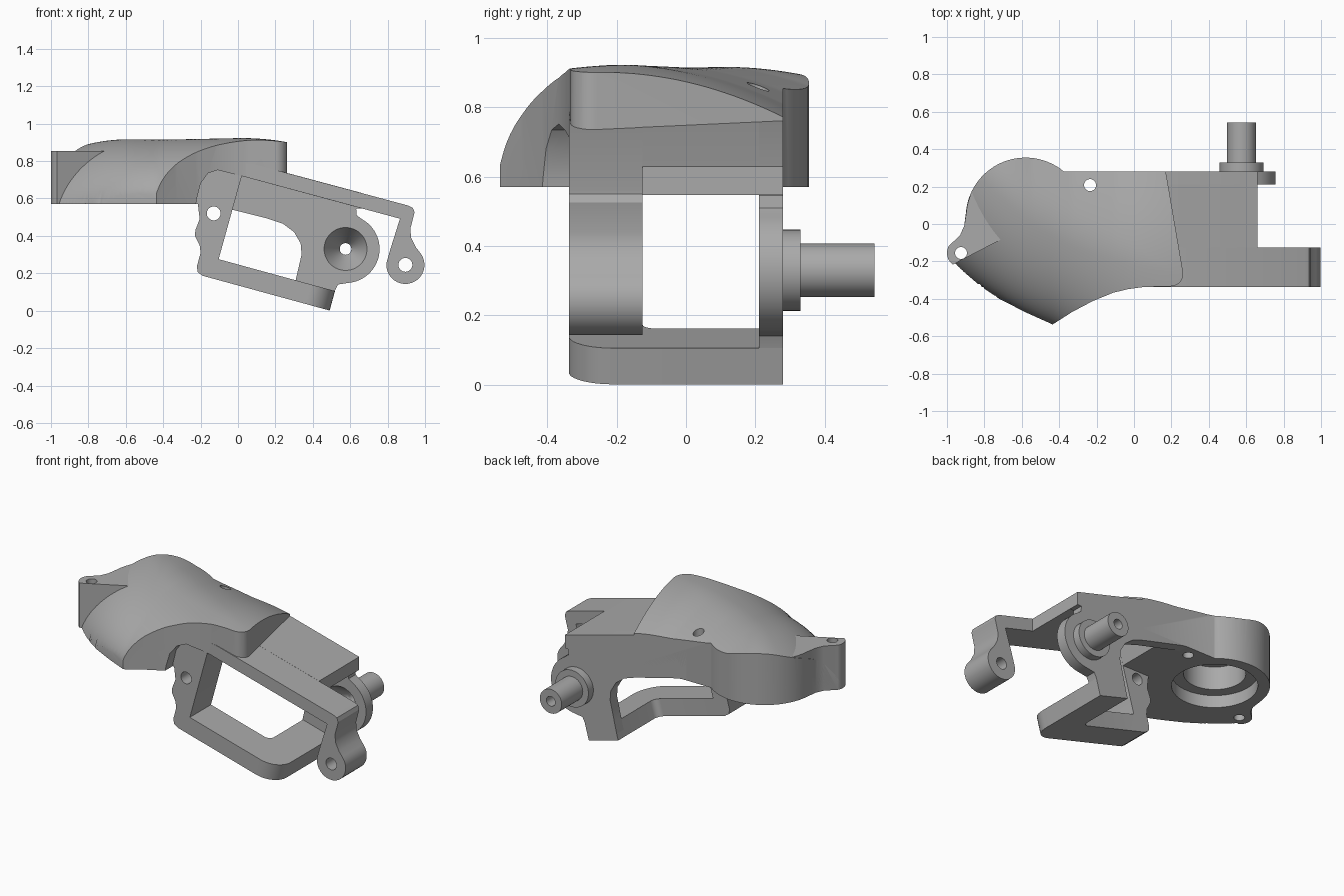
import bpy, bmesh, math
from mathutils import Matrix, Vector

if "Cube" in bpy.data.objects:
    bpy.data.objects.remove(bpy.data.objects["Cube"])

grey = bpy.data.materials.new("plain_grey")
grey.use_nodes = True
grey.diffuse_color = (0.4, 0.4, 0.4, 1)
grey.node_tree.nodes["Principled BSDF"].inputs["Base Color"].default_value = (0.4, 0.4, 0.4, 1)


def finish(name, bm):
    bmesh.ops.recalc_face_normals(bm, faces=bm.faces)
    mesh = bpy.data.meshes.new(name)
    bm.to_mesh(mesh)
    bm.free()
    mesh.materials.append(grey)
    obj = bpy.data.objects.new(name, mesh)
    bpy.context.collection.objects.link(obj)
    return obj


def prism(name, pts, axis, lo, hi):
    """Extrude a 2D outline along y (points are x, z) or z (points are x, y)."""
    bm = bmesh.new()
    place = (lambda p: (p[0], lo, p[1])) if axis == "Y" else (lambda p: (p[0], p[1], lo))
    face = bm.faces.new([bm.verts.new(place(p)) for p in pts])
    ext = bmesh.ops.extrude_face_region(bm, geom=[face])
    step = Vector((0, hi - lo, 0) if axis == "Y" else (0, 0, hi - lo))
    bmesh.ops.translate(bm, vec=step, verts=[v for v in ext["geom"] if isinstance(v, bmesh.types.BMVert)])
    return finish(name, bm)


def rod(name, a, b, axis, lo, hi, r1, r2=None):
    """Cylinder or cone along y (a, b are x, z) or z (a, b are x, y)."""
    bm = bmesh.new()
    mid = (lo + hi) / 2
    if axis == "Y":
        m = Matrix.Translation((a, mid, b)) @ Matrix.Rotation(-math.pi / 2, 4, "X")
    else:
        m = Matrix.Translation((a, b, mid))
    bmesh.ops.create_cone(bm, cap_ends=True, segments=48, radius1=r1,
                          radius2=r1 if r2 is None else r2, depth=hi - lo, matrix=m)
    return finish(name, bm)


def arc(cx, cy, r, start, end, n=10):
    angles = [math.radians(start + (end - start) * i / n) for i in range(n + 1)]
    return [(cx + r * math.cos(t), cy + r * math.sin(t)) for t in angles]


def boolean(obj, other, op="DIFFERENCE"):
    mod = obj.modifiers.new("bool", "BOOLEAN")
    mod.operation, mod.object, mod.solver = op, other, "EXACT"
    bpy.context.view_layer.objects.active = obj
    bpy.ops.object.modifier_apply(modifier=mod.name)
    bpy.data.objects.remove(other)


BASE = 0.57
RIDGE = [(-0.8, 0.23), (-0.55, 0.0), (-0.33, -0.12), (-0.1, -0.2), (0.3, -0.28)]


def ridge_y(x):
    for (x0, y0), (x1, y1) in zip(RIDGE, RIDGE[1:]):
        if x <= x1:
            return y0 + (y1 - y0) * (x - x0) / (x1 - x0)
    return RIDGE[-1][1]


def dome_height(x, y):
    """Rounded front rising from its base edge, then a gentle fall behind the ridge."""
    t = min(max((x + 1) / 0.57, 0), 1)
    foot = -0.18 - 0.623 * (x + 1) - 0.14 * t * (1 - t)
    d = (y - foot) * 0.85 + 0.012
    rise = 0.355 * math.sqrt(1 - (1 - min(d, 0.6) / 0.6) ** 2) if d > 0 else -0.02
    fall = 0.5 * max(y - ridge_y(x), 0) ** 2
    ends = 0.35 * max(x, 0) ** 2 + 0.5 * max(-0.55 - x, 0) ** 2
    return BASE + rise - fall - ends


def dome_solid():
    bm = bmesh.new()
    nx, ny = 80, 66
    rows = []
    for i in range(nx + 1):
        x = -1.05 + 1.36 * i / nx
        ys = [-0.58 + 0.97 * j / ny for j in range(ny + 1)]
        rows.append([bm.verts.new((x, y, dome_height(x, y))) for y in ys])
    for a, b in zip(rows, rows[1:]):
        for j in range(ny):
            bm.faces.new((a[j], b[j], b[j + 1], a[j + 1]))
    rim = [e for e in bm.edges if e.is_boundary]
    ext = bmesh.ops.extrude_edge_only(bm, edges=rim)["geom"]
    for v in ext:
        if isinstance(v, bmesh.types.BMVert):
            v.co.z = 0.4
    bmesh.ops.holes_fill(bm, edges=[e for e in ext if isinstance(e, bmesh.types.BMEdge)], sides=0)
    return finish("dome_solid", bm)


# Cowl: plan outline limited by the domed top
lug = arc(-0.925, -0.155, 0.075, 235, 150)
outline = (lug + [(-0.93, -0.06), (-0.908, -0.01)]
           + arc(-0.58, 0.035, 0.32, 176, 50, 28) + [(-0.374, 0.28), (0.17, 0.28)]
           + arc(0.197, -0.267, 0.066, 10, -90)
           + [(0.05, -0.337), (-0.03, -0.348), (-0.11, -0.367), (-0.22, -0.412), (-0.33, -0.47),
              (-0.435, -0.537), (-0.58, -0.472), (-0.72, -0.4), (-0.86, -0.306)])
cowl = prism("cowl", outline, "Z", BASE, 1.0)
boolean(cowl, dome_solid(), "INTERSECT")

# Flat-topped mounting lug running into the dome
arm = prism("mounting_lug", lug + [(-0.93, -0.06), (-0.908, -0.01)]
            + arc(-0.58, 0.035, 0.318, 176, 135) + [(-0.55, 0.0)], "Z", BASE, 0.855)

# Pocket under the cowl, arch around the front leg, stepped round recess and pin holes
boolean(cowl, prism("pocket", [(-0.1, 0.29), (0.02, 0.72), (0.6, 0.565), (0.6, 0.3)], "Y", -0.8, 0.21))
arch = [(-0.235, 0.5), (-0.22, 0.6), (-0.2, 0.68), (-0.16, 0.735), (-0.11, 0.752), (0.1, 0.7), (0.1, 0.5)]
boolean(cowl, prism("arch", arch, "Y", -0.8, -0.338))
for part in (cowl, arm):
    boolean(part, rod("recess", -0.58, 0.035, "Z", 0.5, 0.65, 0.25))
    boolean(part, rod("bore", -0.58, 0.035, "Z", 0.5, 0.8, 0.18))
    boolean(part, rod("lug_hole", -0.925, -0.155, "Z", 0.4, 1.1, 0.032))
boolean(cowl, rod("rear_hole", -0.235, 0.208, "Z", 0.4, 1.1, 0.032))

# Front bracket: hooked tab, sloping beam and left leg
front = prism("front_bracket", [
    (-0.215, 0.575), (-0.2, 0.68), (-0.16, 0.735), (-0.11, 0.752), (0.02, 0.79), (0.08, 0.785),
    (0.91, 0.562), (0.935, 0.55), (0.944, 0.525), (0.922, 0.44), (0.925, 0.39), (0.95, 0.34)]
    + arc(0.895, 0.245, 0.102, 40, -185, 20)
    + [(0.815, 0.33), (0.866, 0.492), (0.02, 0.72), (-0.105, 0.27), (-0.08, 0.16),
       (-0.19, 0.188), (-0.215, 0.205), (-0.22, 0.235), (-0.2, 0.31), (-0.205, 0.35),
       (-0.23, 0.4), (-0.228, 0.43), (-0.205, 0.49)], "Y", -0.338, -0.125)
for hx, hz in ((0.895, 0.245), (-0.13, 0.52)):
    boolean(front, rod("pin_hole", hx, hz, "Y", -0.5, 0, 0.037))

# Top plate between the front beam and the back plate
top = prism("top_plate", [(0.02, 0.72), (0.66, 0.547), (0.66, 0.63), (0.1, 0.78), (0.03, 0.79)],
            "Y", -0.125, 0.21)

# L-shaped bottom plate, tilted to match the beam
plan = ([(0, -0.338)] + arc(0.575, -0.208, 0.13, -90, 0) + [(0.705, 0.28), (0.49, 0.28)]
        + arc(0.45, -0.085, 0.04, 0, -90, 6) + [(0, -0.125)])
bottom = prism("bottom_plate", plan, "Z", 0, 0.108)
bottom.data.transform(Matrix.Translation((-0.19, 0, 0.187)) @ Matrix.Rotation(math.radians(15.3), 4, "Y"))

# Back plate with its leg and round boss
back = prism("back_plate", [
    (-0.2, 0.575), (-0.13, 0.565), (0.16, 0.492)]
    + [(0.24, 0.465), (0.3, 0.42), (0.335, 0.36), (0.34, 0.3), (0.31, 0.17), (0.285, 0.06),
       (0.49, 0.004), (0.515, 0.1), (0.535, 0.14)]
    + arc(0.575, 0.33, 0.182, -85, 62, 24)
    + [(0.635, 0.51), (0.632, 0.545), (0.66, 0.547), (0.66, 0.63), (0.1, 0.78), (-0.2, 0.78)],
    "Y", 0.21, 0.28)

# Pivot: collar and shaft behind the boss, with a funnel and a through hole
collar = rod("pivot_collar", 0.575, 0.33, "Y", 0.28, 0.33, 0.117)
shaft = rod("pivot_shaft", 0.575, 0.33, "Y", 0.33, 0.543, 0.077)
for part in (back, collar, shaft):
    boolean(part, rod("funnel", 0.575, 0.33, "Y", 0.2095, 0.34, 0.115, 0.03))
    boolean(part, rod("through_hole", 0.575, 0.33, "Y", 0.1, 0.7, 0.031))

for obj in (cowl, arm, front, top, bottom, back, collar, shaft):
    bpy.ops.object.select_all(action="DESELECT")
    obj.select_set(True)
    bpy.context.view_layer.objects.active = obj
    bpy.ops.object.shade_smooth_by_angle(angle=math.radians(30))
